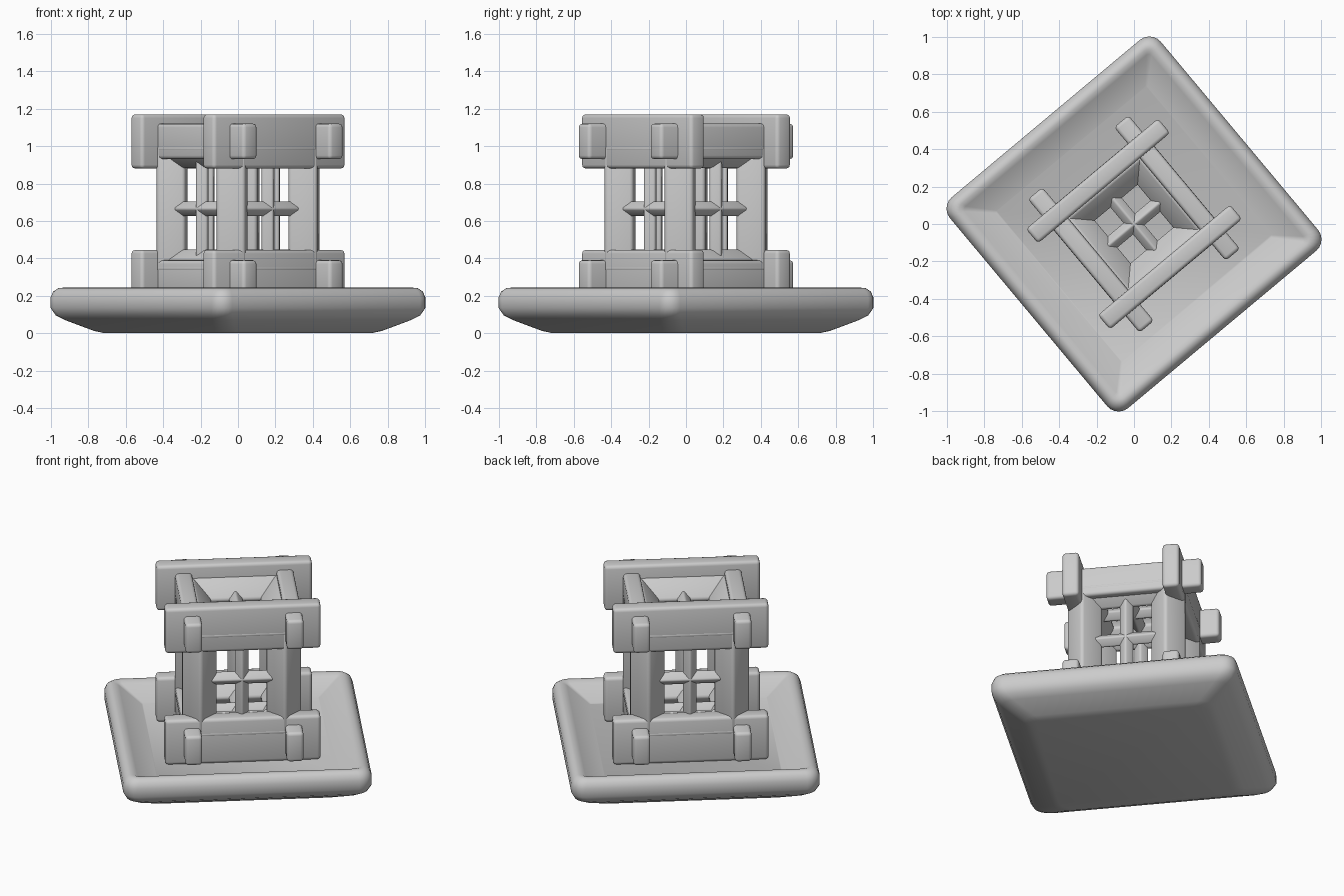
import bpy, bmesh, math
from mathutils import Matrix, Vector

cube = bpy.data.objects.get("Cube")
if cube:
    bpy.data.objects.remove(cube, do_unlink=True)

TURN = Matrix.Rotation(math.radians(39.9), 4, 'Z')   # whole model is turned on its base
MID = 0.665                                          # mid height of the cage
HALF, RISE = 0.25, 0.32                              # cage half width and half height

mat = bpy.data.materials.new("plain_grey")
mat.use_nodes = True
grey = (0.6, 0.6, 0.6, 1)
mat.diffuse_color = grey
mat.node_tree.nodes["Principled BSDF"].inputs["Base Color"].default_value = grey


def finish(bm, name, angle=40):
    bmesh.ops.recalc_face_normals(bm, faces=bm.faces)
    mesh = bpy.data.meshes.new(name)
    bm.to_mesh(mesh)
    bm.free()
    mesh.materials.append(mat)
    mesh.shade_smooth()
    mesh.set_sharp_from_angle(angle=math.radians(angle))
    obj = bpy.data.objects.new(name, mesh)
    bpy.context.collection.objects.link(obj)
    obj.rotation_euler = TURN.to_euler()
    return obj


def soften(bm, width):
    bmesh.ops.bevel(bm, geom=bm.edges[:], offset=width, segments=3,
                    profile=0.5, affect='EDGES')


def beam(name, centre, size, soft=0.02):
    bm = bmesh.new()
    bmesh.ops.create_cube(bm, size=1, matrix=Matrix.Diagonal((*size, 1)))
    soften(bm, soft)
    bmesh.ops.translate(bm, verts=bm.verts, vec=Vector(centre))
    return finish(bm, name)


def diamond_bar(name, centre, axis, length, radius, soft):
    """Square bar standing on its edge, along the given axis."""
    turn = {'X': Matrix.Rotation(math.pi / 2, 4, 'Y'),
            'Y': Matrix.Rotation(math.pi / 2, 4, 'X'),
            'Z': Matrix.Identity(4)}[axis]
    bm = bmesh.new()
    bmesh.ops.create_cone(bm, cap_ends=True, segments=4, radius1=radius,
                          radius2=radius, depth=length)
    soften(bm, soft)
    bmesh.ops.transform(bm, matrix=Matrix.Translation(centre) @ turn, verts=bm.verts)
    return finish(bm, name)


def rounded_square(half, z, radius, steps=5):
    points = []
    for corner in range(4):
        sx, sy = [(1, 1), (-1, 1), (-1, -1), (1, -1)][corner]
        for i in range(steps + 1):
            a = math.pi / 2 * (corner + i / steps)
            points.append((sx * (half - radius) + radius * math.cos(a),
                           sy * (half - radius) + radius * math.sin(a), z))
    return points


# Square dish: half width, height and corner radius from underside to inner floor
profile = [(0.53, 0, 0.08), (0.57, 0.012, 0.08), (0.68, 0.07, 0.08),
           (0.715, 0.095, 0.08), (0.735, 0.135, 0.08), (0.735, 0.19, 0.08),
           (0.722, 0.222, 0.07), (0.7, 0.24, 0.06), (0.675, 0.243, 0.04),
           (0.65, 0.23, 0.02), (0.525, 0.155, 0.01)]
bm = bmesh.new()
rings = [[bm.verts.new(p) for p in rounded_square(*row)] for row in profile]
for low, high in zip(rings, rings[1:]):
    for i in range(len(low)):
        j = (i + 1) % len(low)
        bm.faces.new((low[i], low[j], high[j], high[i]))
bm.faces.new(rings[0])
bm.faces.new(rings[-1])
finish(bm, "dish", 35)

# Log-cabin beams: deep pair one way, slimmer crossing pair the other
for level, deep_z, slim_z in (("lower", 0.30, 0.295), ("upper", 1.025, 1.025)):
    for side, s in (("left", 1), ("right", -1)):
        beam(f"{level}_deep_beam_{side}", (0, s * 0.3, deep_z), (0.92, 0.1, 0.29))
        beam(f"{level}_cross_beam_{side}", (s * 0.3, 0, slim_z), (0.1, 0.93, 0.19))

# Cage: four posts and the rails joining them
for s in (-1, 1):
    for t in (-1, 1):
        diamond_bar("post", (s * HALF, t * HALF, MID), 'Z', 2 * RISE + 0.04, 0.11, 0.02)
        z = MID + t * RISE
        diamond_bar("long_rail", (0, s * HALF, z), 'X', 2 * HALF + 0.04, 0.11, 0.02)
        diamond_bar("short_rail", (s * HALF, 0, z), 'Y', 2 * HALF + 0.04, 0.11, 0.02)

# Thin crosses filling every opening of the cage
for s in (-1, 1):
    for centre, axes in (((0, s * HALF, MID), "XZ"),
                         ((s * HALF, 0, MID), "YZ"),
                         ((0, 0, MID + s * RISE), "XY")):
        for axis in axes:
            length = 2 * (RISE if axis == 'Z' else HALF)
            diamond_bar("window_cross_bar", centre, axis, length, 0.045, 0.012)
